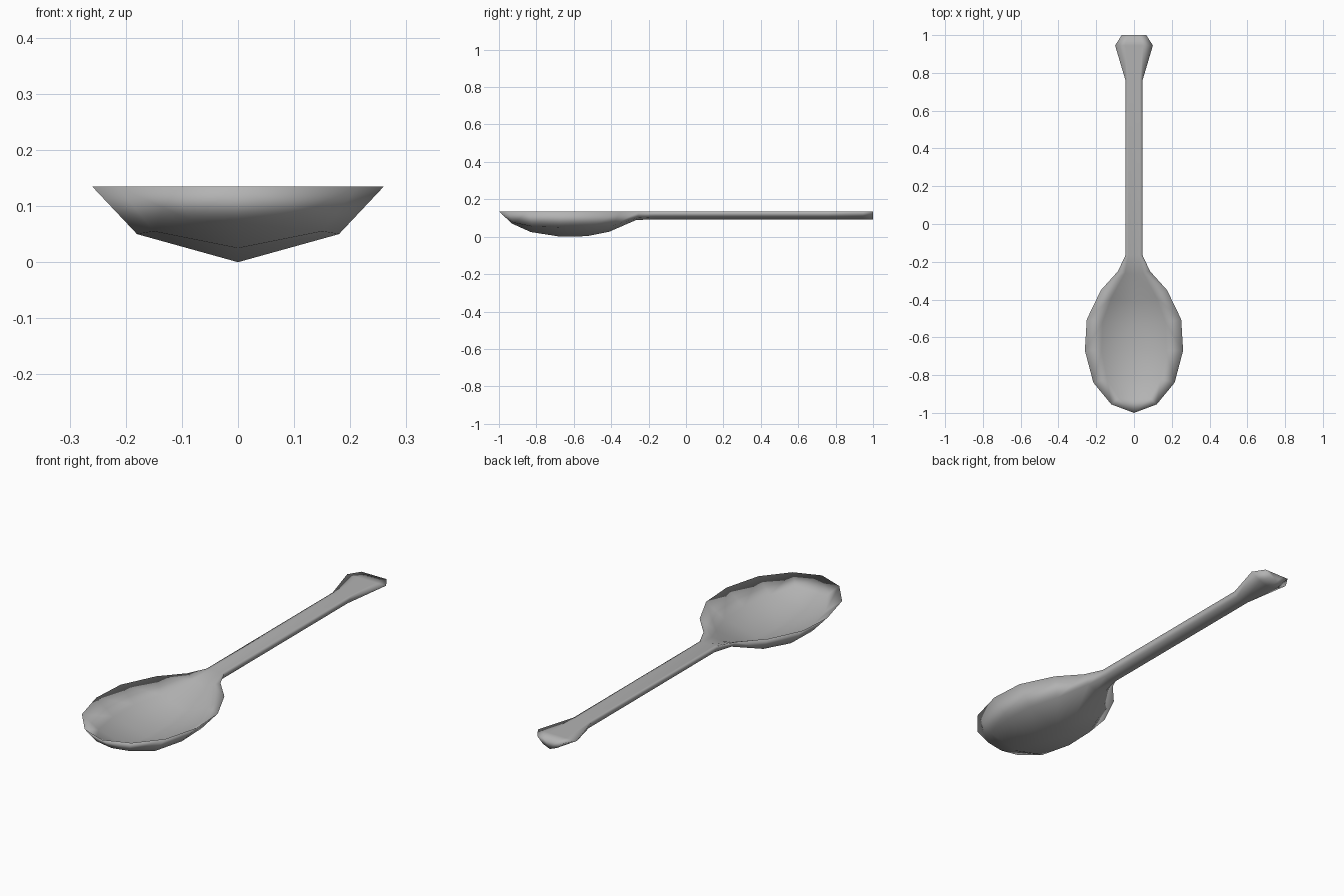
import bpy
import bmesh

cube = bpy.data.objects.get("Cube")
if cube:
    bpy.data.objects.remove(cube)

RIM_Z = 0.135
WALL = 0.02

# One grey metal for the whole spoon
metal = bpy.data.materials.new("grey_metal")
metal.use_nodes = True
colour = (0.45, 0.45, 0.45, 1)
metal.diffuse_color = colour
metal.node_tree.nodes["Principled BSDF"].inputs["Base Color"].default_value = colour

# Half cross-sections from bowl to handle end:
# rim (x, y), wall foot (x, y, z), keel (y, z), hollow or filled
sections = [
    ((0.12, -0.955), (0.085, -0.92, 0.075), (-0.93, 0.07), True),
    ((0.215, -0.84), (0.15, -0.82, 0.055), (-0.83, 0.025), True),
    ((0.26, -0.67), (0.18, -0.67, 0.05), (-0.67, 0.0), True),
    ((0.25, -0.505), (0.175, -0.52, 0.05), (-0.53, 0.003), True),
    ((0.175, -0.35), (0.125, -0.39, 0.06), (-0.41, 0.027), True),
    ((0.085, -0.25), (0.05, -0.26, 0.1), (-0.265, 0.09), True),
    ((0.045, -0.165), (0.032, -0.165, 0.106), (-0.165, 0.092), False),
    ((0.045, 0.76), (0.032, 0.76, 0.106), (0.76, 0.092), False),
    ((0.1, 0.945), (0.05, 0.945, 0.106), (0.945, 0.092), False),
    ((0.065, 1.0), (0.035, 1.0, 0.106), (1.0, 0.092), False),
]

# Each row runs from the keel out to the rim and back along the upper side
bm = bmesh.new()
rows = []
for (rx, ry), (fx, fy, fz), (ky, kz), hollow in sections:
    foot_top = fz + WALL if hollow else RIM_Z
    keel_top = kz + WALL if hollow else RIM_Z
    points = [(0, ky, kz), (fx, fy, fz), (rx, ry, RIM_Z),
              (fx * 0.95, fy, foot_top), (0, ky, keel_top)]
    rows.append([bm.verts.new(p) for p in points])

# Bowl nose: fan of triangles to the front point
nose = bm.verts.new((0, -1, RIM_Z))
for a, b in zip(rows[0], rows[0][1:]):
    bm.faces.new((nose, a, b))

# Loft between neighbouring sections
for near, far in zip(rows, rows[1:]):
    for i in range(len(near) - 1):
        bm.faces.new((near[i], far[i], far[i + 1], near[i + 1]))

# Handle end cap
bm.faces.new(rows[-1][::-1])

for face in bm.faces:
    face.smooth = True

mesh = bpy.data.meshes.new("spoon")
bm.to_mesh(mesh)
bm.free()
mesh.materials.append(metal)

spoon = bpy.data.objects.new("spoon", mesh)
bpy.context.collection.objects.link(spoon)

# Mirror the half across the keel
mirror = spoon.modifiers.new("Mirror", "MIRROR")
mirror.use_axis[0] = True
mirror.use_clip = True
